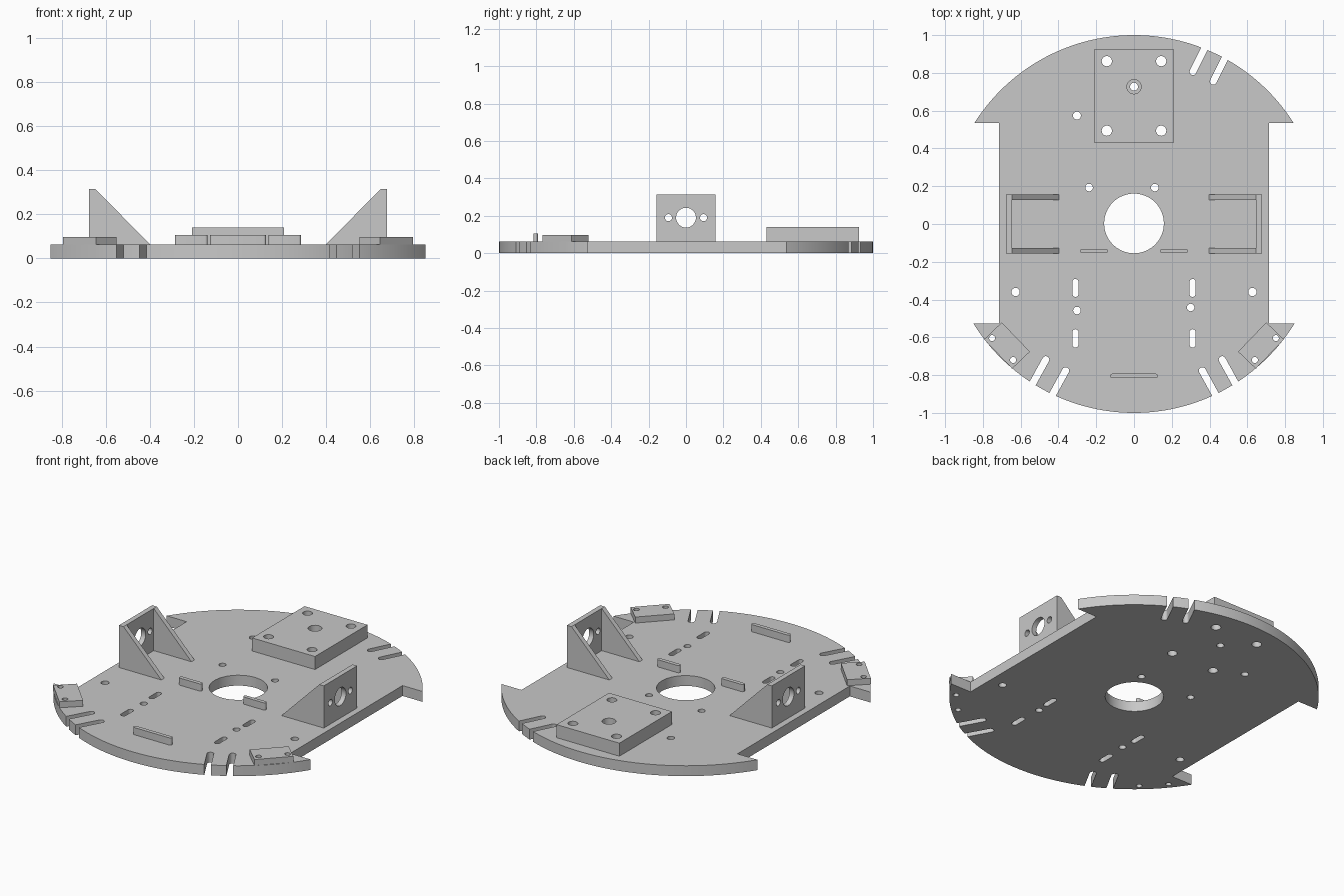
import bpy, bmesh, math

if "Cube" in bpy.data.objects:
    bpy.data.objects.remove(bpy.data.objects["Cube"])

grey = bpy.data.materials.new("light_grey")
grey.diffuse_color = (0.58, 0.58, 0.58, 1)
grey.use_nodes = True
grey.node_tree.nodes["Principled BSDF"].inputs["Base Color"].default_value = grey.diffuse_color

T = 0.062  # plate thickness


def arc(cx, cy, r, a0, a1, n):
    """Points on an arc, angles in degrees."""
    return [(cx + r * math.cos(math.radians(a0 + (a1 - a0) * i / n)),
             cy + r * math.sin(math.radians(a0 + (a1 - a0) * i / n))) for i in range(n + 1)]


def circle(cx, cy, r, n=32):
    return arc(cx, cy, r, 0, 360, n)[:-1]


def capsule(p, q, r):
    """Slot outline with round ends."""
    a = math.degrees(math.atan2(q[1] - p[1], q[0] - p[0]))
    return arc(*q, r, a - 90, a + 90, 10) + arc(*p, r, a + 90, a + 270, 10)


def rect(x0, y0, x1, y1):
    return [(x0, y0), (x1, y0), (x1, y1), (x0, y1)]


# Ways to place a profile (u, v) extruded along w
XY = lambda u, v, w: (u, v, w)
XZ = lambda u, v, w: (u, w, v)
YZ = lambda u, v, w: (w, u, v)


def prisms(name, items, axes=XY):
    """One object made of extruded profiles: (points, start, end)."""
    bm = bmesh.new()
    for pts, w0, w1 in items:
        lo = [bm.verts.new(axes(u, v, w0)) for u, v in pts]
        hi = [bm.verts.new(axes(u, v, w1)) for u, v in pts]
        bm.faces.new(lo[::-1])
        bm.faces.new(hi)
        for i in range(len(pts)):
            j = (i + 1) % len(pts)
            bm.faces.new((lo[i], lo[j], hi[j], hi[i]))
    bmesh.ops.recalc_face_normals(bm, faces=bm.faces)
    me = bpy.data.meshes.new(name)
    bm.to_mesh(me)
    bm.free()
    me.materials.append(grey)
    ob = bpy.data.objects.new(name, me)
    bpy.context.collection.objects.link(ob)
    return ob


def activate(ob):
    bpy.ops.object.select_all(action='DESELECT')
    ob.select_set(True)
    bpy.context.view_layer.objects.active = ob


def cut(ob, items, axes=XY):
    """Cut holes, then drop the cutter."""
    cutter = prisms("cutter", items, axes)
    cutter.hide_render = True
    m = ob.modifiers.new("holes", 'BOOLEAN')
    m.operation, m.solver, m.object = 'DIFFERENCE', 'EXACT', cutter
    activate(ob)
    bpy.ops.object.modifier_apply(modifier=m.name)
    bpy.data.objects.remove(cutter, do_unlink=True)


def smooth(ob):
    activate(ob)
    bpy.ops.object.shade_smooth_by_angle(angle=math.radians(30))


# Base plate: disc with a straight notch for the wheel on each side
yt, yb, xs = 0.534, -0.527, 0.714
at, ab = math.degrees(math.asin(yt)), math.degrees(math.asin(yb))
outline = (arc(0, 0, 1, at, 180 - at, 72) + [(-xs, yt), (-xs, yb)]
           + arc(0, 0, 1, 180 - ab, 360 + ab, 72) + [(xs, yb), (xs, yt)])
plate = prisms("base_plate", [(outline, 0, T)])

# Plate holes and slots
block_holes = [circle(sx * 0.144, y, 0.027) for sx in (-1, 1) for y in (0.494, 0.862)]
corner_holes = {s: [circle(s * 0.751, -0.604, 0.016), circle(s * 0.64, -0.72, 0.016)]
                for s in (-1, 1)}
holes = [circle(0, 0.003, 0.158, 64), circle(0, 0.727, 0.021),
         circle(-0.302, 0.574, 0.021), circle(-0.238, 0.193, 0.02),
         circle(0.11, 0.193, 0.02), circle(-0.302, -0.458, 0.02),
         circle(0.3, -0.442, 0.02)] + block_holes
for s in (-1, 1):
    holes += corner_holes[s]
    holes.append(circle(s * 0.627, -0.36, 0.022))
    for y0, y1 in ((-0.307, -0.37), (-0.573, -0.638)):
        holes.append(capsule((s * 0.31, y0), (s * 0.31, y1), 0.016))
    # Open edge slots at the front
    for x, y in ((0.467, -0.718), (0.362, -0.777)):
        holes.append(capsule((s * x, y), (s * (x + 0.144), y - 0.262), 0.0185))
# Open edge slots at the back right
for x, y in ((0.312, 0.806), (0.42, 0.755)):
    holes.append(capsule((x, y), (x + 0.134, y + 0.268), 0.0175))
cut(plate, [(h, -0.1, 0.2) for h in holes])
smooth(plate)

# Square mounting block with four holes and a wider centre bore
block = prisms("mounting_block", [(rect(-0.208, 0.43, 0.208, 0.926), T, 0.14)])
cut(block, [(h, 0, 0.3) for h in block_holes + [circle(0, 0.727, 0.038)]])
smooth(block)

# Upright locating bars
for name, x0, x1, y in (("left_bar", -0.286, -0.138, -0.143),
                        ("right_bar", 0.138, 0.286, -0.143),
                        ("front_bar", -0.127, 0.127, -0.804)):
    r = 0.0115
    smooth(prisms(name, [(capsule((x0 + r, y), (x1 - r, y), r), T, 0.105)]))

for s, side in ((-1, "left"), (1, "right")):
    # Angled corner pads
    pad = prisms(side + "_corner_pad", [([(s * 0.7, -0.521), (s * 0.551, -0.676),
                                          (s * 0.645, -0.766), (s * 0.794, -0.611)], T, 0.098)])
    cut(pad, [(h, 0, 0.3) for h in corner_holes[s]])
    smooth(pad)

    # Motor bracket: upright wall with shaft and screw holes
    wall = prisms(side + "_motor_wall",
                  [(rect(-0.157, T, 0.157, 0.314), s * 0.647, s * 0.677)], YZ)
    cut(wall, [(circle(y, 0.19, r), s * 0.5, s * 0.8)
               for y, r in ((0, 0.053), (-0.094, 0.019), (0.094, 0.019))], YZ)
    smooth(wall)

    # Triangular gussets at both ends of the wall
    tri = [(s * 0.647, T), (s * 0.397, T), (s * 0.647, 0.314)]
    prisms(side + "_motor_gussets", [(tri, -0.157, -0.128), (tri, 0.128, 0.157)], XZ)
